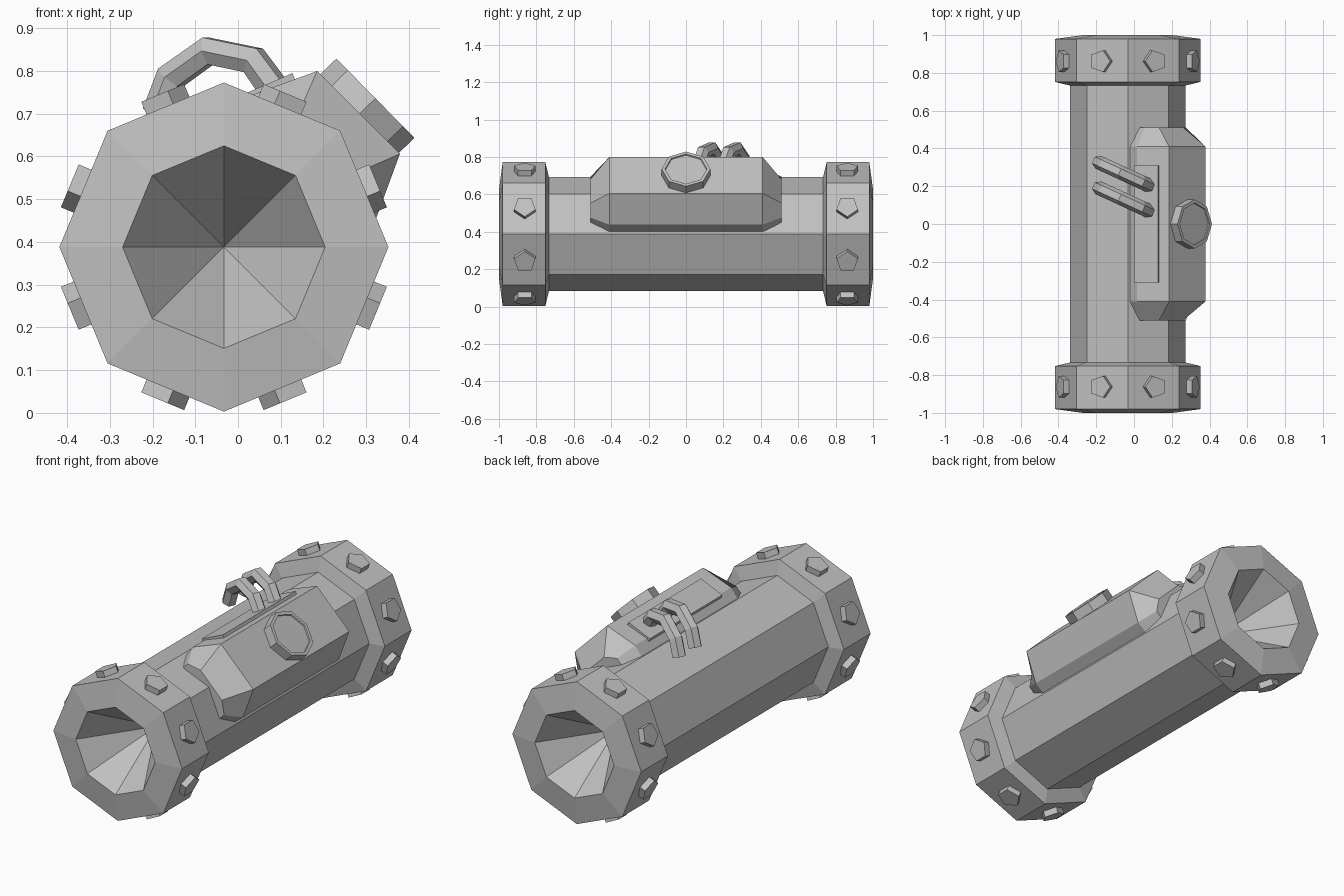
import bpy, bmesh
from math import sin, cos, pi, radians
from mathutils import Vector

if "Cube" in bpy.data.objects:
    bpy.data.objects.remove(bpy.data.objects["Cube"])

CX, CZ = -0.033, 0.388          # axis of the cylinder

grey = bpy.data.materials.new("plain_grey")
grey.use_nodes = True
GREY = (0.53, 0.53, 0.53, 1)
grey.diffuse_color = GREY
grey.node_tree.nodes["Principled BSDF"].inputs["Base Color"].default_value = GREY


def polar(angle, r, t, y):
    """Point r out from the axis along an angle, t sideways, y lengthwise."""
    a = radians(angle)
    return Vector((CX + r * cos(a) - t * sin(a), y, CZ + r * sin(a) + t * cos(a)))


def loft(name, rings):
    """Skin a list of equal-sized rings and close both ends."""
    bm = bmesh.new()
    vs = [[bm.verts.new(p) for p in ring] for ring in rings]
    n = len(vs[0])
    for a, b in zip(vs, vs[1:]):
        for i in range(n):
            j = (i + 1) % n
            bm.faces.new((a[i], a[j], b[j], b[i]))
    bm.faces.new(vs[0])
    bm.faces.new(vs[-1][::-1])
    bmesh.ops.remove_doubles(bm, verts=bm.verts, dist=0.0005)
    bmesh.ops.recalc_face_normals(bm, faces=bm.faces)
    me = bpy.data.meshes.new(name)
    bm.to_mesh(me)
    bm.free()
    me.materials.append(grey)
    ob = bpy.data.objects.new(name, me)
    bpy.context.collection.objects.link(ob)
    return ob


# Cylinder body with a collar and a conical hollow at each end
half = [(0.0003, 0.65), (0.237, 1.0), (0.385, 0.98), (0.385, 0.752), (0.305, 0.733)]
profile = [(r, -y) for r, y in half] + [(r, y) for r, y in reversed(half)]
loft("cylinder_body", [[polar(45 * k, r, 0, y) for k in range(8)] for r, y in profile])

# Five-sided bolts, one on each collar facet
for end, label in ((-1, "front"), (1, "back")):
    for k in range(8):
        angle = 22.5 + 45 * k
        tip = -1 if k % 2 == 0 else 1
        rings = []
        for r in (0.34, 0.388):
            rings.append([polar(angle, r, tip * 0.06 * cos(2 * pi * i / 5),
                                end * 0.862 + 0.06 * sin(2 * pi * i / 5))
                          for i in range(5)])
        loft(f"{label}_bolt_{k + 1}", rings)

# Side housing with tapered ends
wide = [(0.2, 0.2), (0.283, 0.212), (0.4455, 0.137)]
narrow = [(0.2, 0.15), (0.28, 0.155), (0.325, 0.09)]


def housing_ring(half_section, y):
    pts = half_section + [(r, -t) for r, t in reversed(half_section)]
    return [polar(45, r, t, y) for r, t in pts]


loft("side_housing", [housing_ring(narrow, -0.51), housing_ring(wide, -0.41),
                      housing_ring(wide, 0.41), housing_ring(narrow, 0.51)])

# Round button with a shallow recess
button = []
for r, radius in ((0.43, 0.13), (0.497, 0.13), (0.497, 0.112), (0.49, 0.11)):
    button.append([polar(44.5, r, radius * cos(k * pi / 4), radius * sin(k * pi / 4))
                   for k in range(8)])
loft("button", button)

# Mounting plate beside the housing
corners = [(0.0, 0.74), (0.127, 0.795), (0.16, 0.72), (0.03, 0.66)]
loft("mounting_plate", [[Vector((x, y, z)) for x, z in corners] for y in (-0.31, 0.31)])

# Two arched cables
arch = [(-0.188, 0.70), (-0.157, 0.785), (-0.07, 0.847), (0.036, 0.825), (0.09, 0.75)]
for label, y0 in (("rear_cable", 0.24), ("fore_cable", 0.105)):
    cu = bpy.data.curves.new(label, 'CURVE')
    cu.dimensions = '3D'
    cu.bevel_depth = 0.037
    cu.bevel_resolution = 1
    cu.use_fill_caps = True
    sp = cu.splines.new('POLY')
    sp.points.add(len(arch) - 1)
    for p, (x, z) in zip(sp.points, arch):
        p.co = (x, y0 - 0.46 * x, z, 1)
    sp.use_smooth = False
    cu.materials.append(grey)
    ob = bpy.data.objects.new(label, cu)
    bpy.context.collection.objects.link(ob)
